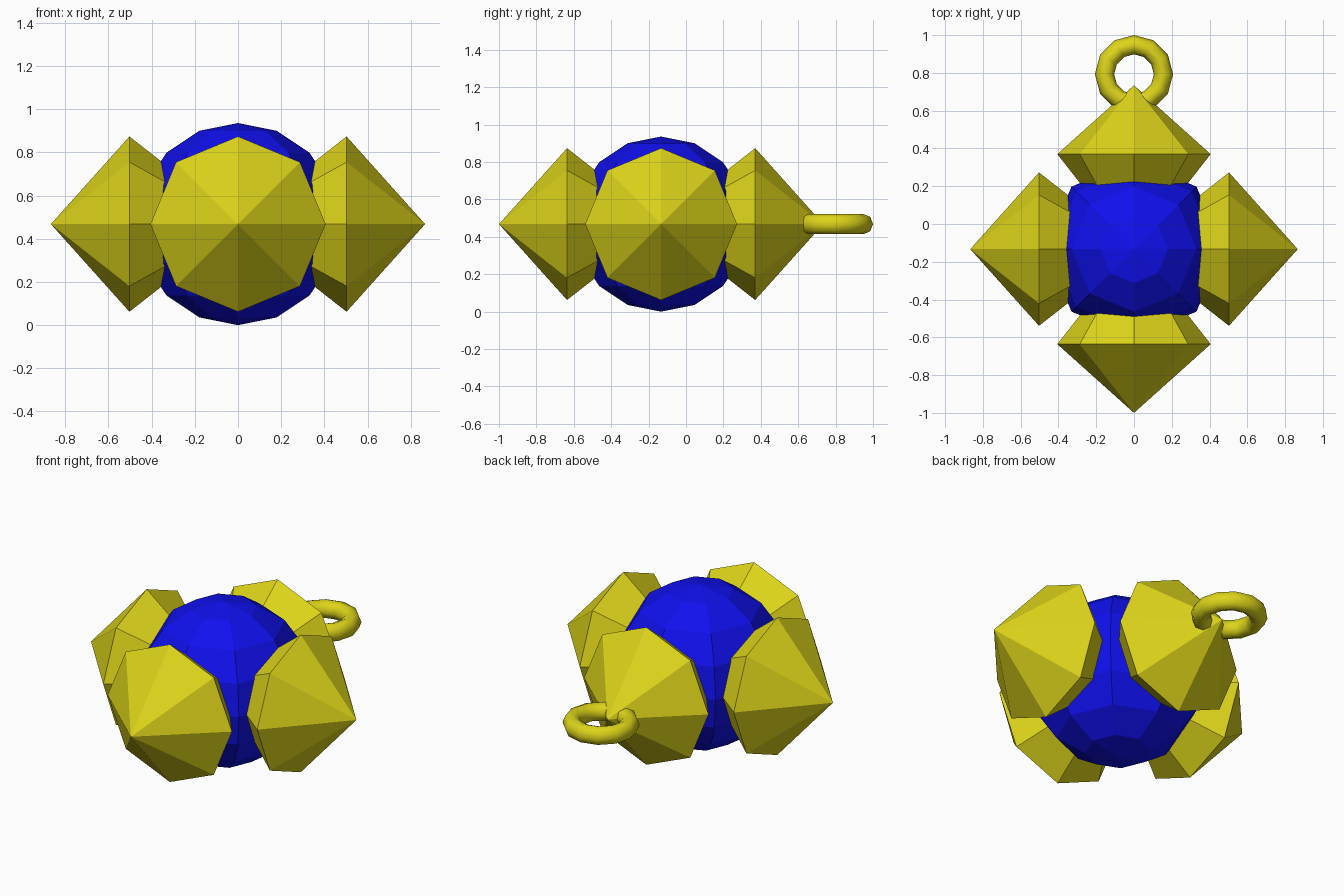
import bpy, bmesh, math
from mathutils import Matrix, Vector

if "Cube" in bpy.data.objects:
    bpy.data.objects.remove(bpy.data.objects["Cube"])

CENTRE = Vector((0, -0.133, 0.468))

def material(name, rgb):
    m = bpy.data.materials.new(name)
    m.diffuse_color = (*rgb, 1)
    m.use_nodes = True
    m.node_tree.nodes["Principled BSDF"].inputs["Base Color"].default_value = m.diffuse_color
    return m

gold = material("gold", (0.72, 0.66, 0.01))
blue = material("blue", (0.005, 0.005, 0.85))

def finish(bm, name, mat):
    bmesh.ops.recalc_face_normals(bm, faces=bm.faces)
    me = bpy.data.meshes.new(name)
    bm.to_mesh(me)
    bm.free()
    me.materials.append(mat)
    ob = bpy.data.objects.new(name, me)
    bpy.context.collection.objects.link(ob)
    return ob

# Faceted central ball
bm = bmesh.new()
bmesh.ops.create_uvsphere(bm, u_segments=8, v_segments=8, radius=0.468)
finish(bm, "core_ball", blue).location = CENTRE

# Eight-sided pointed gem: (distance from the centre, radius), apex last
def gem(name, angle):
    bm = bmesh.new()
    rings = []
    for d, r in ((0.30, 0.247), (0.503, 0.406)):
        rings.append([bm.verts.new((d, r * math.cos(i * math.pi / 4),
                                    r * math.sin(i * math.pi / 4))) for i in range(8)])
    tip = bm.verts.new((0.867, 0, 0))
    base, girdle = rings
    bm.faces.new(base)
    for i in range(8):
        j = (i + 1) % 8
        bm.faces.new((base[i], base[j], girdle[j], girdle[i]))
        bm.faces.new((girdle[i], girdle[j], tip))
    bmesh.ops.rotate(bm, verts=bm.verts, matrix=Matrix.Rotation(angle, 3, 'Z'))
    finish(bm, name, gold).location = CENTRE

for k, side in enumerate(("right", "back", "left", "front")):
    gem(side + "_gem", k * math.pi / 2)

# Hanging ring through the tip of the back gem
bpy.ops.mesh.primitive_torus_add(major_segments=12, minor_segments=8,
                                 major_radius=0.156, minor_radius=0.051,
                                 location=(0, 0.793, CENTRE.z))
ring = bpy.context.object
ring.name = "hanging_ring"
ring.scale.z = 1.06
ring.data.materials.append(gold)
bpy.ops.object.shade_smooth_by_angle(angle=math.radians(50))
